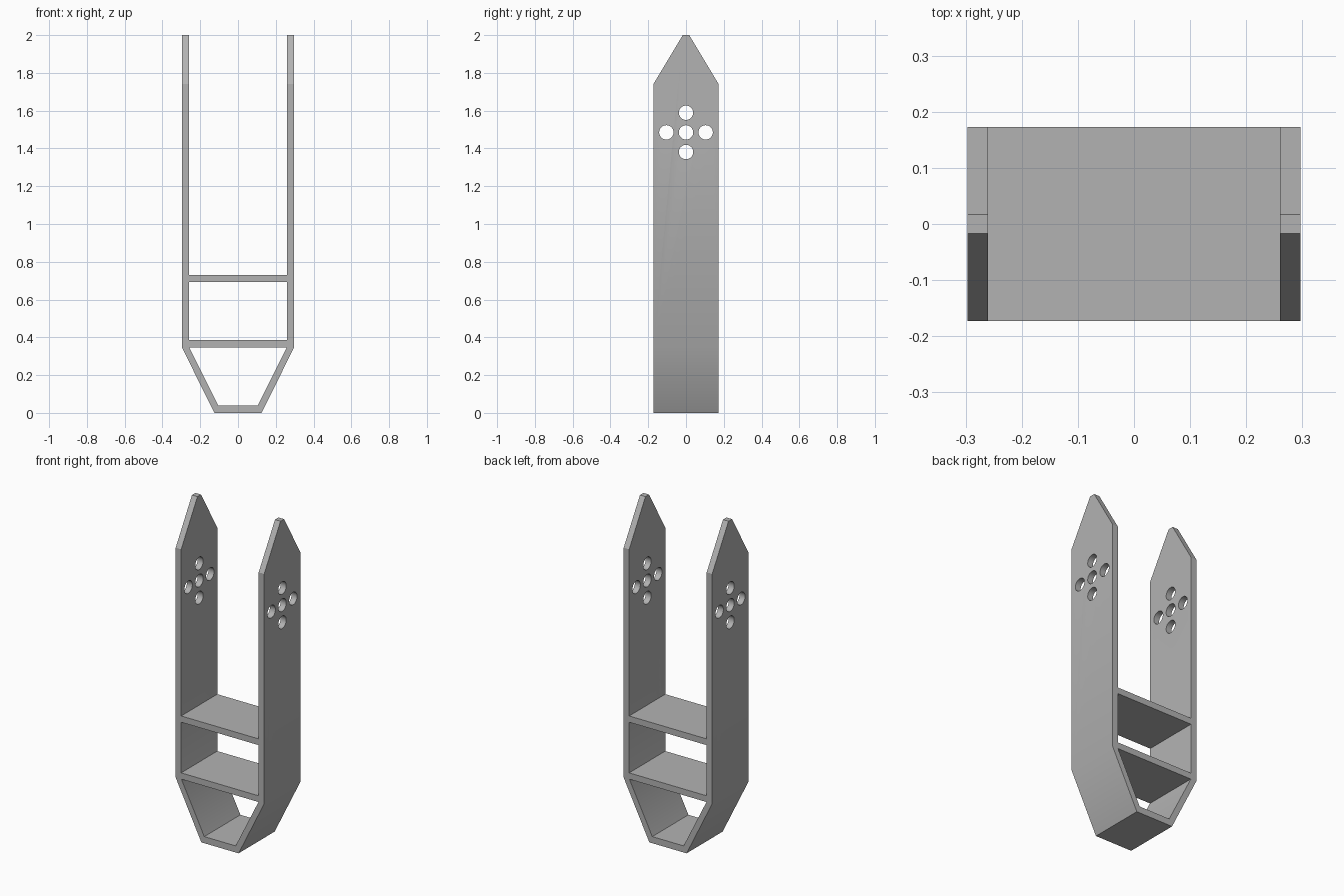
import bpy, bmesh, math
from mathutils import Matrix, Vector

if "Cube" in bpy.data.objects:
    bpy.data.objects.remove(bpy.data.objects["Cube"], do_unlink=True)

GREY = (0.45, 0.45, 0.45, 1)
metal = bpy.data.materials.new("grey metal")
metal.use_nodes = True
metal.diffuse_color = GREY
metal.node_tree.nodes["Principled BSDF"].inputs["Base Color"].default_value = GREY

DEPTH = 0.173      # half depth of the whole frame
OUTER = 0.297      # outer half width
INNER = 0.26       # inner half width
TOP = 2.0


def make_object(name, bm):
    bmesh.ops.recalc_face_normals(bm, faces=bm.faces)
    mesh = bpy.data.meshes.new(name)
    bm.to_mesh(mesh)
    bm.free()
    mesh.materials.append(metal)
    obj = bpy.data.objects.new(name, mesh)
    bpy.context.collection.objects.link(obj)
    return obj


def add_prism(bm, points, direction):
    """Extrude a closed outline along the given vector."""
    face = bm.faces.new([bm.verts.new(p) for p in points])
    grown = bmesh.ops.extrude_face_region(bm, geom=[face])["geom"]
    verts = [v for v in grown if isinstance(v, bmesh.types.BMVert)]
    bmesh.ops.translate(bm, verts=verts, vec=direction)


def cut(obj, cutter):
    mod = obj.modifiers.new("cut", 'BOOLEAN')
    mod.operation = 'DIFFERENCE'
    mod.solver = 'EXACT'
    mod.object = cutter
    cutter.hide_render = True
    bpy.context.view_layer.objects.active = obj
    bpy.ops.object.modifier_apply(modifier=mod.name)
    bpy.data.objects.remove(cutter, do_unlink=True)


# Fork frame: one bent band, mirrored from its right half outline
outer = [(0.125, 0), (OUTER, 0.347), (OUTER, TOP)]
inner = [(INNER, TOP), (INNER, 0.35), (0.105, 0.04)]
half = outer + inner
outline = half + [(-x, z) for x, z in reversed(half)]
bm = bmesh.new()
add_prism(bm, [(x, -DEPTH, z) for x, z in outline], Vector((0, 2 * DEPTH, 0)))
frame = make_object("fork_frame", bm)

# Pointed arm tips: a wedge removed from each shoulder
bm = bmesh.new()
for s in (-1, 1):
    slope = Vector((0, s * (DEPTH - 0.017), 1.74 - TOP))
    tip = Vector((-0.5, s * 0.017, TOP))
    low = tip + slope * 1.5
    high = tip - slope * 0.5
    corner = Vector((-0.5, low.y, high.z))
    add_prism(bm, [high, low, corner], Vector((1, 0, 0)))
    cut(frame, make_object("tip_cutter", bm))
    bm = bmesh.new()

# Cross of five bolt holes through both arms
for y, z in [(0, 0), (1, 0), (-1, 0), (0, 1), (0, -1)]:
    place = Matrix.Translation((0, y * 0.104, 1.485 + z * 0.104))
    bmesh.ops.create_cone(bm, cap_ends=True, segments=40, radius1=0.038,
                          radius2=0.038, depth=1,
                          matrix=place @ Matrix.Rotation(math.pi / 2, 4, 'Y'))
cut(frame, make_object("hole_cutter", bm))

# Two cross shelves between the arms
shelves = []
for name, z in [("lower_shelf", 0.347), ("upper_shelf", 0.692)]:
    bm = bmesh.new()
    corners = [(-INNER, z), (INNER, z), (INNER, z + 0.038), (-INNER, z + 0.038)]
    add_prism(bm, [(x, -DEPTH, h) for x, h in corners], Vector((0, 2 * DEPTH, 0)))
    shelves.append(make_object(name, bm))

# Smooth shading with sharp edges kept
bpy.ops.object.select_all(action='DESELECT')
for obj in [frame] + shelves:
    obj.select_set(True)
bpy.context.view_layer.objects.active = frame
bpy.ops.object.shade_smooth_by_angle(angle=math.radians(30))
